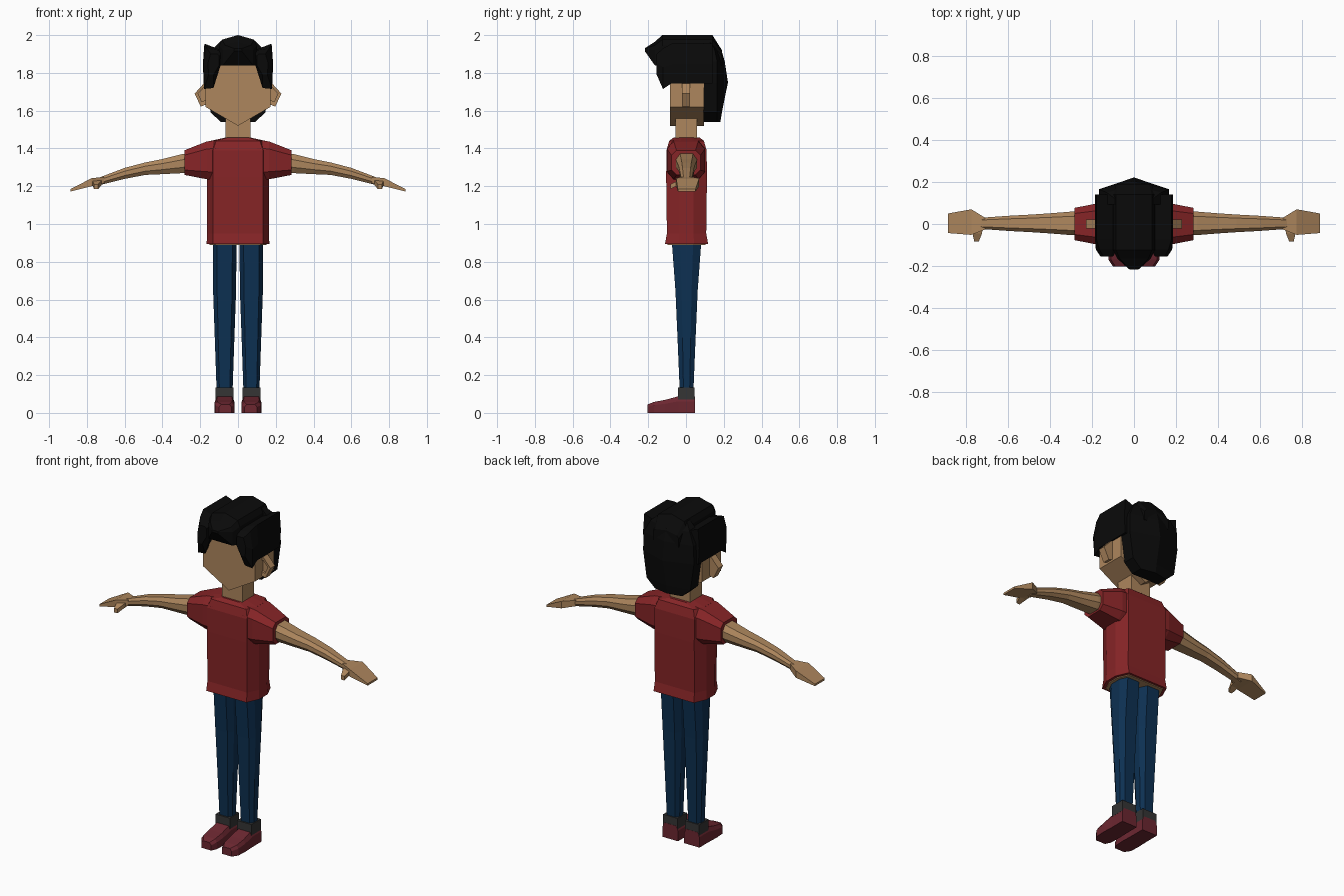
import bpy, bmesh


def material(name, rgb):
    m = bpy.data.materials.new(name)
    m.diffuse_color = (*rgb, 1)
    return m


SKIN = material("skin", (0.42, 0.24, 0.11))
RED = material("red_cloth", (0.24, 0.018, 0.02))
DENIM = material("denim", (0.004, 0.03, 0.085))
SHOE = material("shoe_red", (0.15, 0.02, 0.03))
BLACK = material("black_hair", (0.003, 0.003, 0.003))
GREY = material("dark_grey", (0.035, 0.035, 0.035))


def loft(name, rings, mat):
    """Closed skin through rings of equal point count, capped at both ends."""
    bm = bmesh.new()
    loops = [[bm.verts.new(p) for p in r] for r in rings]
    n = len(loops[0])
    for a, b in zip(loops, loops[1:]):
        for i in range(n):
            j = (i + 1) % n
            bm.faces.new((a[i], a[j], b[j], b[i]))
    bm.faces.new(loops[0])
    bm.faces.new(loops[-1])
    bmesh.ops.recalc_face_normals(bm, faces=bm.faces)
    me = bpy.data.meshes.new(name)
    bm.to_mesh(me)
    bm.free()
    me.materials.append(mat)
    ob = bpy.data.objects.new(name, me)
    bpy.context.collection.objects.link(ob)
    return ob


def octagon(a, b, ha, hb, ca=0.65, cb=0.45):
    """Chamfered rectangle in 2D, centred on (a, b)."""
    pts = [(1, -cb), (1, cb), (ca, 1), (-ca, 1), (-1, cb), (-1, -cb), (-ca, -1), (ca, -1)]
    return [(a + u * ha, b + v * hb) for u, v in pts]


def ring_z(z, pts):
    return [(u, v, z) for u, v in pts]


def ring_x(x, pts):
    return [(x, u, v) for u, v in pts]


def ring_y(y, pts):
    return [(u, y, v) for u, v in pts]


def mirror_x(pts, s):
    return [(s * p[0], *p[1:]) for p in pts]


def both_sides(name, rings, mat):
    for side, s in (("left", -1), ("right", 1)):
        loft(f"{side}_{name}", [mirror_x(r, s) for r in rings], mat)


def box_z(z, x0, x1, y0, y1):
    return ring_z(z, [(x0, y0), (x1, y0), (x1, y1), (x0, y1)])


# Head and neck
face = [(0, 1.52), (0.172, 1.62), (0.172, 1.78), (0.1, 1.92), (-0.1, 1.92), (-0.172, 1.78), (-0.172, 1.62)]
loft("head", [ring_y(-0.085, face), ring_y(0.095, face)], SKIN)
loft("neck", [box_z(z, -0.067, 0.067, -0.055, 0.057) for z in (1.42, 1.6)], SKIN)

# Ears: plates with a recessed centre on the front
ear = [(0.15, 1.745), (0.18, 1.745), (0.23, 1.69), (0.197, 1.622), (0.15, 1.64)]
inner = [(0.183 + (x - 0.183) * 0.6, 1.688 + (z - 1.688) * 0.6) for x, z in ear]
both_sides("ear", [ring_y(0.022, ear), ring_y(-0.022, ear), ring_y(-0.02, inner), ring_y(-0.008, inner)], SKIN)

# Shirt body and the hips under its hem
torso = [(0.895, 0.166, 0.114), (0.95, 0.164, 0.104), (1.25, 0.165, 0.108),
         (1.39, 0.166, 0.106), (1.44, 0.145, 0.092), (1.457, 0.07, 0.07)]
loft("shirt", [ring_z(z, octagon(0, 0.003, hx, hy, 0.8, 0.35)) for z, hx, hy in torso], RED)
loft("hips", [ring_z(z, octagon(0, 0.003, 0.15, 0.1, 0.8, 0.35)) for z in (0.89, 0.93)], SKIN)

# Sleeves
sleeve = [(0.1, 1.338, 0.1, 0.108), (0.165, 1.337, 0.1, 0.1), (0.284, 1.325, 0.077, 0.065)]
both_sides("sleeve", [ring_x(x, octagon(0, z, hy, hz, 0.65, 0.6)) for x, z, hy, hz in sleeve], RED)

# Arms, hands and thumbs
arm = [(0.22, 1.33, 0.056, 0.054), (0.3, 1.319, 0.056, 0.05), (0.4, 1.304, 0.048, 0.04),
       (0.49, 1.293, 0.042, 0.033), (0.6, 1.268, 0.036, 0.029), (0.74, 1.224, 0.026, 0.02)]
both_sides("arm", [ring_x(x, octagon(0.003, z, hy, hz, 0.6, 0.4)) for x, z, hy, hz in arm], SKIN)
hand = [(0.71, -0.026, 0.03, 1.215, 1.25), (0.776, -0.052, 0.07, 1.2, 1.242), (0.888, -0.043, 0.05, 1.172, 1.184)]
both_sides("hand", [ring_x(x, [(y0, z0), (y1, z0), (y1, z1), (y0, z1)]) for x, y0, y1, z0, z1 in hand], SKIN)
thumb = [(-0.01, 0.72, 0.79, 1.235), (-0.045, 0.725, 0.77, 1.228), (-0.083, 0.74, 0.762, 1.21)]
both_sides("thumb", [ring_y(y, [(x0, z - 0.025), (x1, z - 0.025), (x1, z), (x0, z)]) for y, x0, x1, z in thumb], SKIN)

# Trouser legs, cuffs and shoes
leg = [(0.92, 0.07, 0.062, 0.079), (0.65, 0.071, 0.061, 0.059), (0.4, 0.071, 0.052, 0.048), (0.11, 0.071, 0.042, 0.036)]
both_sides("trouser_leg", [ring_z(z, octagon(x, 0.003, hx, hy)) for z, x, hx, hy in leg], DENIM)
both_sides("cuff", [box_z(z, 0.024, 0.119, -0.043, 0.046) for z in (0.07, 0.135)], GREY)
shoe = [(0.047, 0.02, 0.122, 0.088), (-0.04, 0.02, 0.122, 0.088), (-0.11, 0.018, 0.125, 0.069), (-0.17, 0.02, 0.122, 0.058), (-0.203, 0.035, 0.1, 0.045)]
both_sides("shoe", [ring_y(y, [(x0, 0), (x1, 0), (x1, z * 0.7), (x1 - 0.012, z), (x0 + 0.012, z), (x0, z * 0.7)])
                    for y, x0, x1, z in shoe], SHOE)

# Hair crown: arched strip running from the front peak to the back
crown = [(-0.218, 0.02, 1.915, 1.93), (-0.165, 0.08, 1.84, 1.965), (-0.125, 0.1, 1.84, 2.0),
         (0.14, 0.1, 1.84, 2.0), (0.19, 0.085, 1.84, 1.92)]
loft("hair_crown", [ring_y(y, [(-w, z0), (w, z0), (w, z1 - 0.35 * (z1 - z0)), (w * 0.85, z1 - 0.15 * (z1 - z0)),
                               (0, z1), (-w * 0.85, z1 - 0.15 * (z1 - z0)), (-w, z1 - 0.35 * (z1 - z0))])
                    for y, w, z0, z1 in crown], BLACK)

# Hair sides, sweeping into pointed locks at the front
side = [(0.07, 1.92), (0.1, 1.925), (0.178, 1.955), (0.186, 1.845), (0.18, 1.745), (0.14, 1.745), (0.09, 1.84)]
lock = [(0.08, 1.91), (0.1, 1.92), (0.165, 1.93), (0.182, 1.83), (0.18, 1.715), (0.13, 1.72), (0.092, 1.84)]
tip = [(0.1, 1.89), (0.11, 1.9), (0.145, 1.9), (0.16, 1.85), (0.155, 1.79), (0.13, 1.79), (0.1, 1.84)]
both_sides("hair_side", [ring_y(0.14, side), ring_y(-0.075, side), ring_y(-0.122, lock), ring_y(-0.155, tip)], BLACK)

# Hair back: faceted slab hanging to the nape
back = [(1.54, 0.09, 0.165, 0.182), (1.59, 0.145, 0.165, 0.19), (1.75, 0.168, 0.165, 0.222),
        (1.86, 0.165, 0.165, 0.205), (1.93, 0.13, 0.15, 0.185), (1.97, 0.09, 0.12, 0.15)]
loft("hair_back", [ring_z(z, [(-w, 0.092), (w, 0.092), (w, ye), (0, yc), (-w, ye)]) for z, w, ye, yc in back], BLACK)
